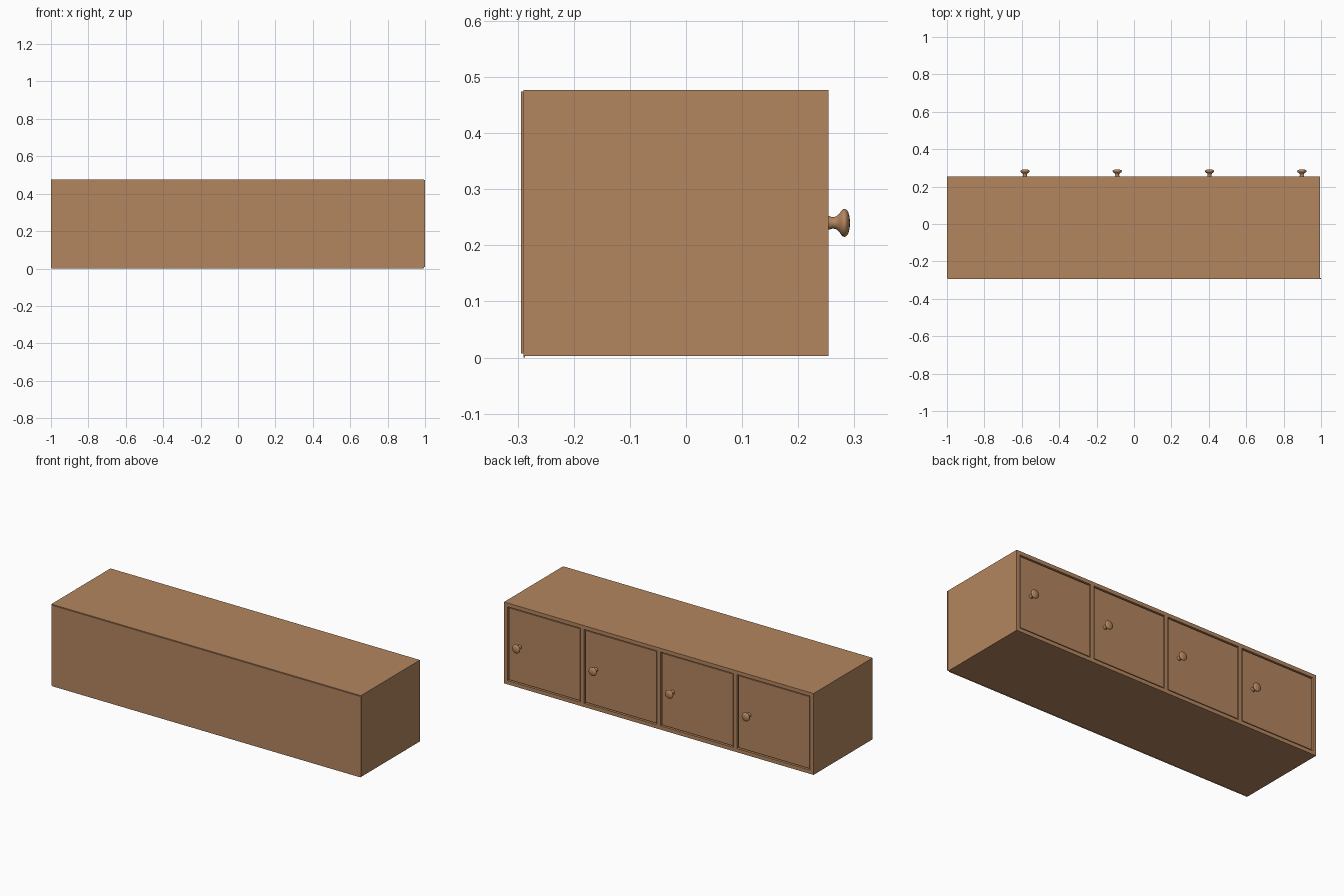
import bpy, math

if "Cube" in bpy.data.objects:
    bpy.data.objects.remove(bpy.data.objects["Cube"])

wood = bpy.data.materials.new("warm wood")
wood.diffuse_color = (0.455, 0.237, 0.114, 1)
wood.use_nodes = True
wood.node_tree.nodes["Principled BSDF"].inputs["Base Color"].default_value = wood.diffuse_color

X0, X1 = -1.0, 0.995        # carcass extents
Y0, Y1 = -0.29, 0.254
Z0, Z1 = 0.003, 0.477
T = 0.022                   # board thickness
N = 4                       # compartments
GAP = 0.006                 # gap around each door
PITCH = (X1 - X0 - T) / N


def make(name, verts, faces):
    me = bpy.data.meshes.new(name)
    me.from_pydata(verts, [], faces)
    me.update()
    me.materials.append(wood)
    ob = bpy.data.objects.new(name, me)
    bpy.context.collection.objects.link(ob)
    return ob


def box(name, x, y, z):
    verts = [(a, b, c) for a in x for b in y for c in z]
    faces = [(0, 1, 3, 2), (4, 6, 7, 5), (0, 4, 5, 1),
             (2, 3, 7, 6), (0, 2, 6, 4), (1, 5, 7, 3)]
    return make(name, verts, faces)


def knob(name, cx, cz, seg=32):
    # turned profile: (y, radius)
    prof = [(0.245, 0.0125), (0.255, 0.012), (0.262, 0.010), (0.268, 0.0115),
            (0.273, 0.016), (0.277, 0.022), (0.280, 0.0245), (0.283, 0.025),
            (0.286, 0.0235), (0.289, 0.0195), (0.2915, 0.011)]
    verts, faces = [], []
    for y, r in prof:
        for i in range(seg):
            a = 2 * math.pi * i / seg
            verts.append((cx + r * math.cos(a), y, cz + r * math.sin(a)))
    for j in range(len(prof) - 1):
        for i in range(seg):
            k = (i + 1) % seg
            faces.append((j * seg + i, (j + 1) * seg + i,
                          (j + 1) * seg + k, j * seg + k))
    tip = len(verts)
    verts.append((cx, 0.2925, cz))
    last = (len(prof) - 1) * seg
    for i in range(seg):
        faces.append((last + i, tip, last + (i + 1) % seg))
    faces.append(tuple(range(seg)))
    ob = make(name, verts, faces)
    bpy.ops.object.select_all(action='DESELECT')
    ob.select_set(True)
    bpy.context.view_layer.objects.active = ob
    bpy.ops.object.shade_smooth_by_angle(angle=math.radians(40))


# carcass boards
box("top_board", (X0, X1), (Y0, Y1), (Z1 - T, Z1))
box("bottom_board", (X0, X1), (Y0, Y1), (Z0, Z0 + T))
for i in range(N + 1):
    x = X0 + i * PITCH
    name = "side_board" if i in (0, N) else "divider"
    box(f"{name}_{i}", (x, x + T), (Y0, Y1), (Z0 + T, Z1 - T))

# thin back panel and the small lip under it
box("back_panel", (X0 + 0.004, 1.0), (-0.2945, Y0), (0.007, 0.474))
box("bottom_lip", (X0 + 0.004, X1 - 0.004), (Y0, Y0 + 0.003), (0, Z0))

# recessed doors with knobs
for i in range(N):
    a = X0 + i * PITCH + T
    b = X0 + (i + 1) * PITCH
    box(f"door_{i}", (a + GAP, b - GAP), (Y1 - 0.026, Y1 - 0.004),
        (Z0 + T + GAP, Z1 - T - GAP))
    knob(f"knob_{i}", b - 0.076, 0.24)
